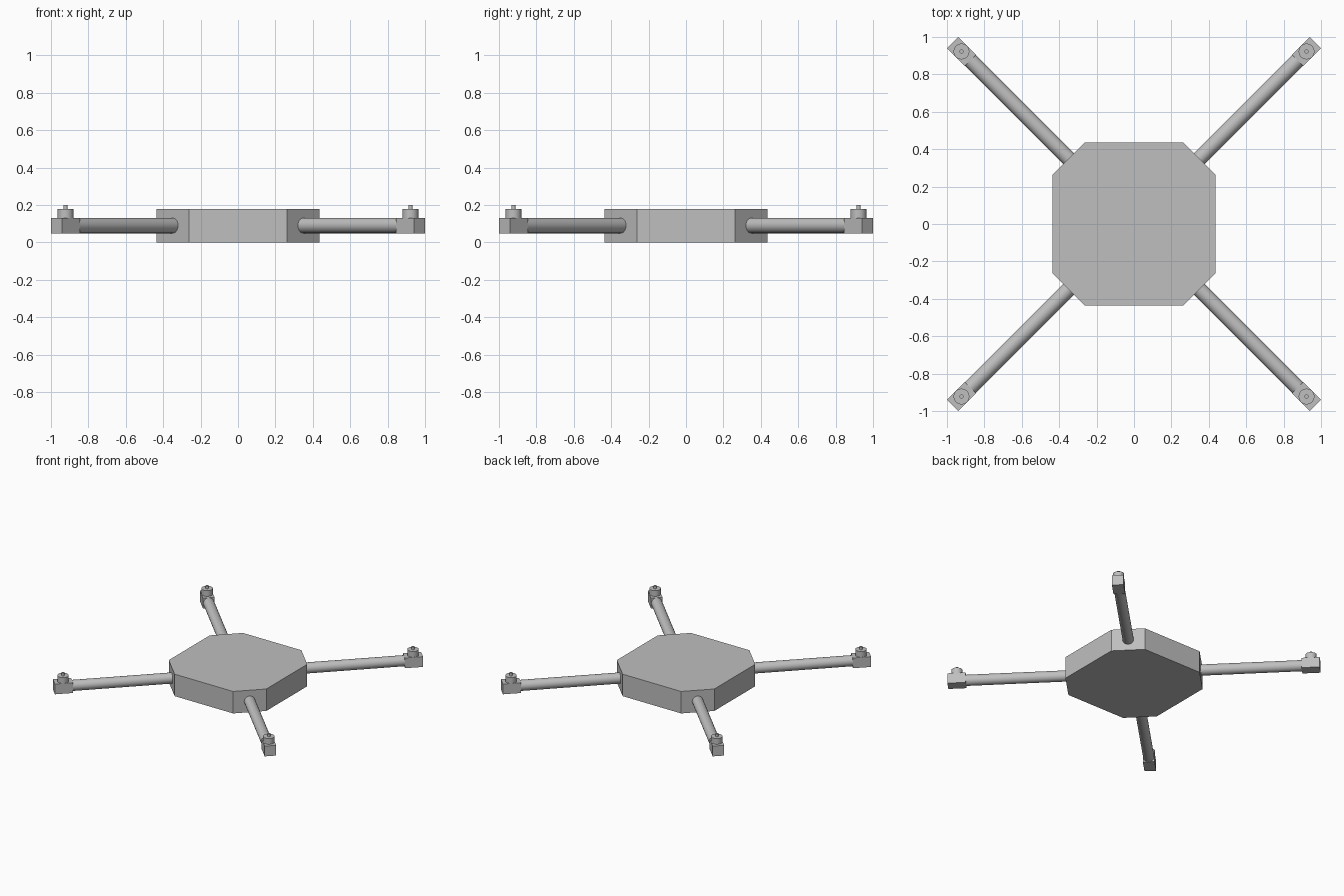
import bpy, math
from mathutils import Matrix, Vector

if "Cube" in bpy.data.objects:
    bpy.data.objects.remove(bpy.data.objects["Cube"], do_unlink=True)

grey = bpy.data.materials.new("plain_grey")
grey.use_nodes = True
colour = (0.52, 0.52, 0.52, 1)
grey.diffuse_color = colour
grey.node_tree.nodes["Principled BSDF"].inputs["Base Color"].default_value = colour

BODY_HALF, BODY_FLAT, BODY_TOP = 0.437, 0.262, 0.178
ARM_Z, ARM_R = 0.09, 0.041
MOUNT_IN, MOUNT_OUT = 1.237, 1.372
MOTOR_DIST = (MOUNT_IN + MOUNT_OUT) / 2


def finish(name, spin, smooth=False):
    """Name and colour the active part, then turn it about the centre."""
    ob = bpy.context.object
    ob.name = name
    ob.data.materials.append(grey)
    bpy.ops.object.transform_apply(location=True, rotation=True, scale=True)
    ob.data.transform(Matrix.Rotation(spin, 4, 'Z'))
    if smooth:
        bpy.ops.object.shade_smooth_by_angle(angle=math.radians(35))


def post(name, radius, bottom, top, spin):
    """Upright cylinder at the end of an arm."""
    bpy.ops.mesh.primitive_cylinder_add(
        vertices=32, radius=radius, depth=top - bottom,
        location=(MOTOR_DIST, 0, (top + bottom) / 2))
    finish(name, spin, True)


# Body: square plate with cut corners
outline = []
for quarter in range(4):
    turn = Matrix.Rotation(quarter * math.pi / 2, 3, 'Z')
    for x, y in ((BODY_HALF, BODY_FLAT), (BODY_FLAT, BODY_HALF)):
        outline.append(turn @ Vector((x, y, 0)))
n = len(outline)
verts = [(p.x, p.y, z) for z in (0, BODY_TOP) for p in outline]
faces = [list(range(n))[::-1], list(range(n, 2 * n))]
faces += [(i, (i + 1) % n, (i + 1) % n + n, i + n) for i in range(n)]
mesh = bpy.data.meshes.new("body")
mesh.from_pydata(verts, [], faces)
mesh.materials.append(grey)
body = bpy.data.objects.new("body", mesh)
bpy.context.collection.objects.link(body)

# Four diagonal arms, each with a mount block, motor and shaft
for i, corner in enumerate(("back_left", "back_right", "front_right", "front_left")):
    spin = math.radians(45 + 90 * i)
    start, end = 0.45, MOUNT_IN + 0.01
    bpy.ops.mesh.primitive_cylinder_add(
        vertices=24, radius=ARM_R, depth=end - start,
        location=((start + end) / 2, 0, ARM_Z), rotation=(0, math.pi / 2, 0))
    finish(corner + "_arm", spin, True)

    bpy.ops.mesh.primitive_cube_add(size=1, location=(MOTOR_DIST, 0, ARM_Z))
    bpy.context.object.scale = (MOUNT_OUT - MOUNT_IN, 0.086, 0.083)
    finish(corner + "_motor_mount", spin)

    post(corner + "_motor", 0.042, 0.12, BODY_TOP, spin)
    post(corner + "_shaft", 0.011, 0.17, 0.2, spin)
